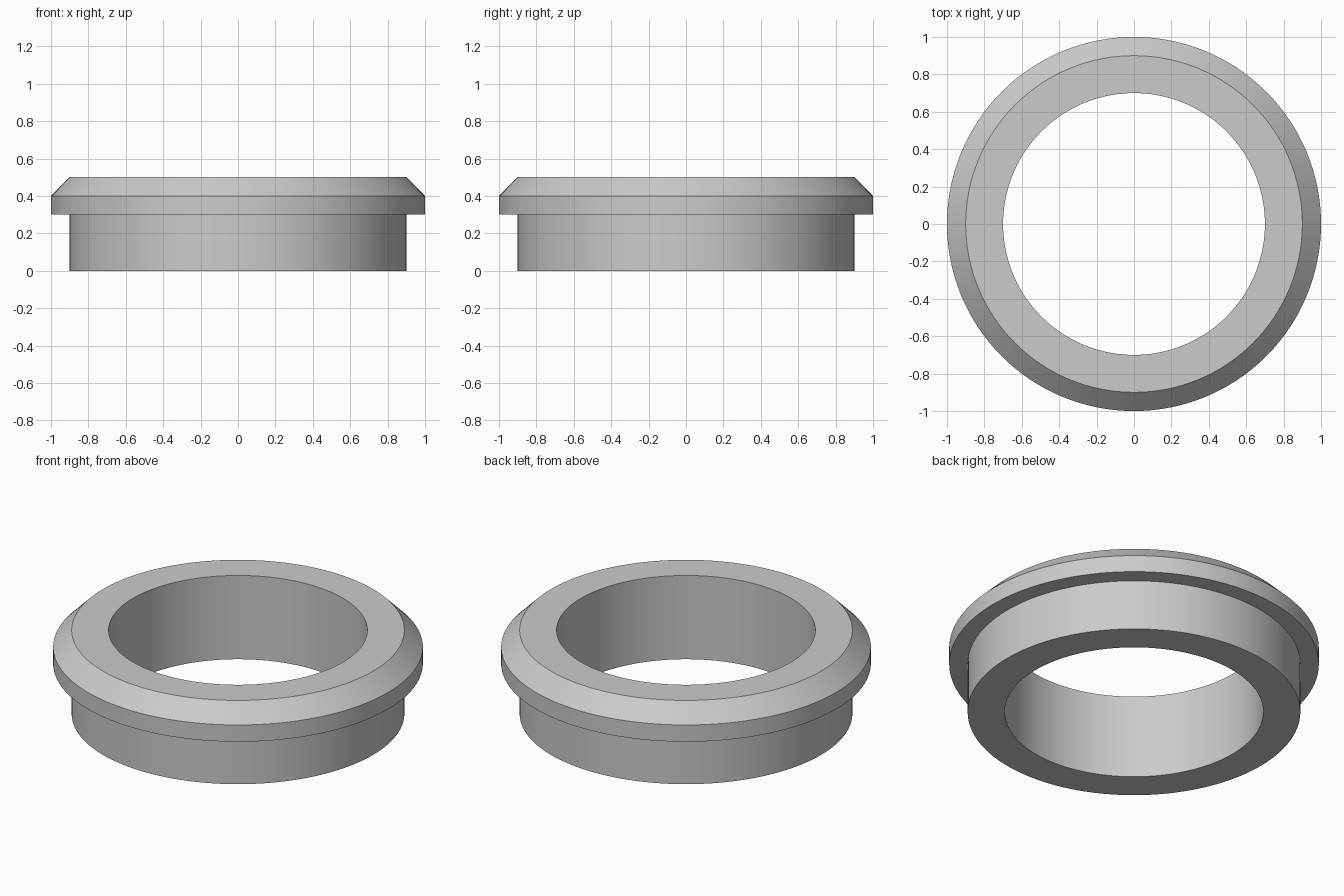
import bpy
import bmesh
from math import cos, sin, tau, radians

cube = bpy.data.objects.get("Cube")
if cube:
    bpy.data.objects.remove(cube, do_unlink=True)

# Plain grey finish
grey = bpy.data.materials.new("light_grey")
grey.use_nodes = True
colour = (0.6, 0.6, 0.6, 1)
grey.diffuse_color = colour
grey.node_tree.nodes["Principled BSDF"].inputs["Base Color"].default_value = colour


def lathe(name, profile, segments, material):
    """Revolve a closed (radius, height) profile around the z axis."""
    bm = bmesh.new()
    rings = []
    for i in range(segments):
        a = tau * i / segments
        rings.append([bm.verts.new((r * cos(a), r * sin(a), z)) for r, z in profile])
    n = len(profile)
    for i, ring in enumerate(rings):
        following = rings[(i + 1) % segments]
        for j in range(n):
            k = (j + 1) % n
            bm.faces.new((ring[j], following[j], following[k], ring[k]))
    bmesh.ops.recalc_face_normals(bm, faces=bm.faces)
    mesh = bpy.data.meshes.new(name)
    bm.to_mesh(mesh)
    bm.free()
    mesh.materials.append(material)
    obj = bpy.data.objects.new(name, mesh)
    bpy.context.collection.objects.link(obj)
    bpy.ops.object.select_all(action="DESELECT")
    obj.select_set(True)
    bpy.context.view_layer.objects.active = obj
    bpy.ops.object.shade_smooth_by_angle(angle=radians(30))
    return obj


# Flanged ring: straight bore, lower sleeve, wider collar with chamfered top
bore, sleeve, flange = 0.7, 0.9, 1.0
lathe("flanged_ring", [
    (bore, 0), (sleeve, 0), (sleeve, 0.3),
    (flange, 0.3), (flange, 0.4),
    (sleeve, 0.5), (bore, 0.5),
], 128, grey)
